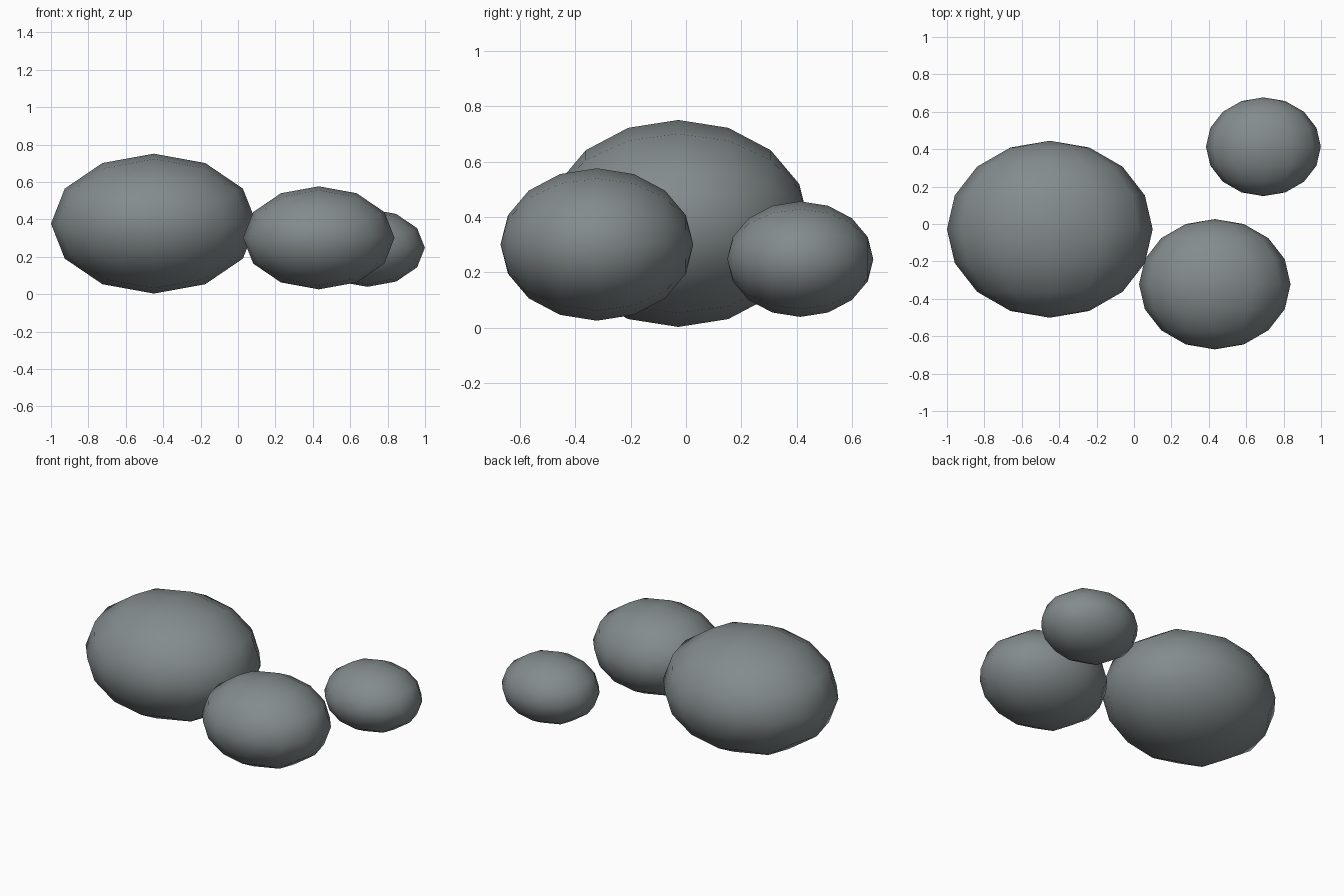
import bpy
from math import radians

cube = bpy.data.objects.get("Cube")
if cube:
    bpy.data.objects.remove(cube, do_unlink=True)

# Single stone colour
stone = bpy.data.materials.new("slate_grey")
stone.use_nodes = True
colour = (0.23, 0.26, 0.265, 1.0)
stone.diffuse_color = colour
bsdf = stone.node_tree.nodes["Principled BSDF"]
bsdf.inputs["Base Color"].default_value = colour
bsdf.inputs["Roughness"].default_value = 0.9


def add_rock(name, centre, radius):
    """Flattened low-poly ellipsoid with its poles pointing front and back."""
    bpy.ops.mesh.primitive_uv_sphere_add(
        segments=12, ring_count=8, radius=radius,
        location=centre, rotation=(radians(90), 0, 0))
    rock = bpy.context.object
    rock.name = name
    bpy.ops.object.transform_apply(location=False, rotation=True, scale=False)
    rock.scale = (1.0, 0.86, 0.68)
    bpy.ops.object.transform_apply(location=False, rotation=False, scale=True)
    bpy.ops.object.shade_smooth()
    rock.data.materials.append(stone)


# Three rocks, largest to smallest
add_rock("large_rock", (-0.45, -0.028, 0.377), 0.55)
add_rock("medium_rock", (0.432, -0.322, 0.301), 0.405)
add_rock("small_rock", (0.692, 0.413, 0.248), 0.307)
